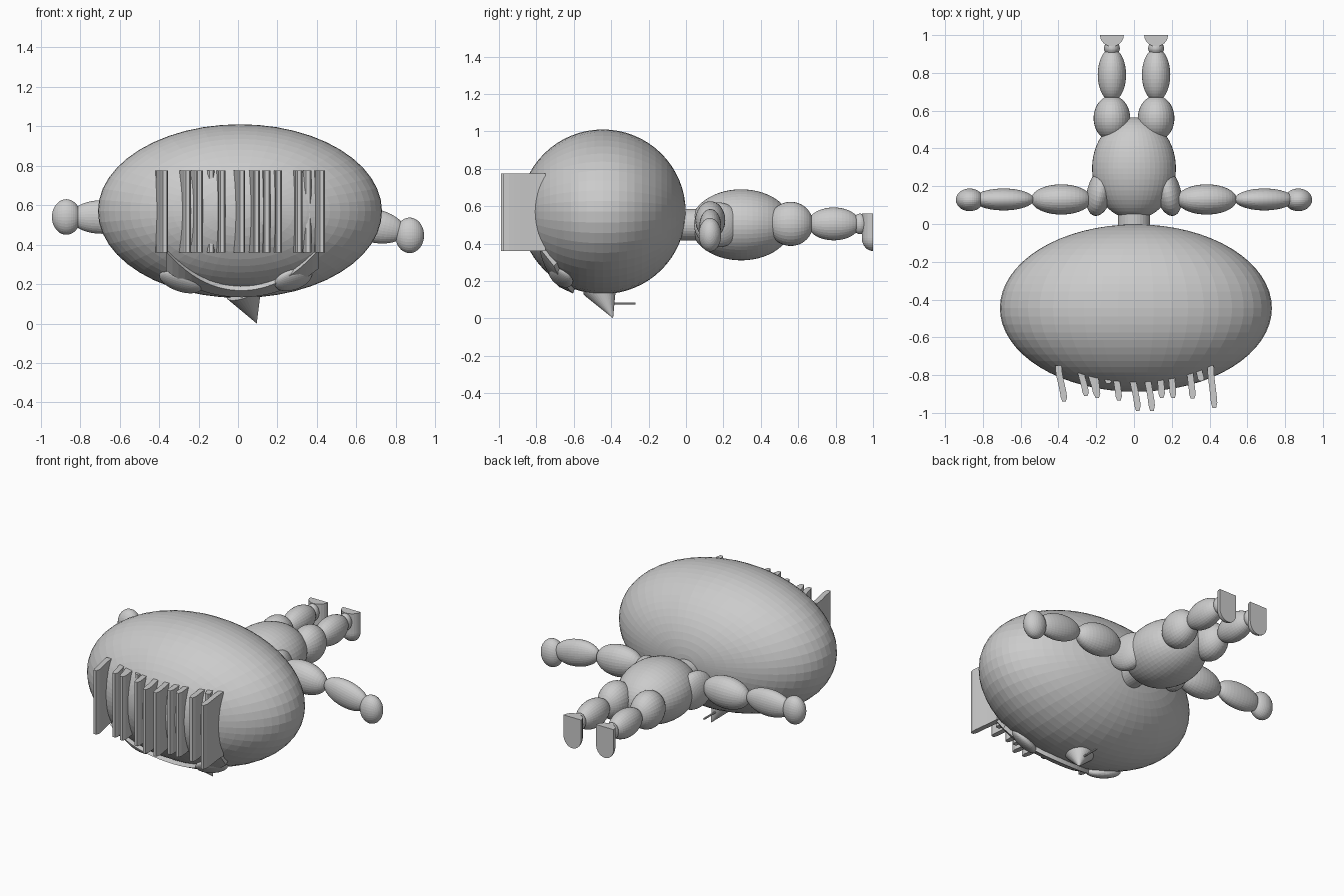
import bpy, bmesh
from math import sin, cos, pi, radians, sqrt
from mathutils import Vector, Matrix

if "Cube" in bpy.data.objects:
    bpy.data.objects.remove(bpy.data.objects["Cube"])


def finish(bm, name):
    bmesh.ops.recalc_face_normals(bm, faces=bm.faces)
    me = bpy.data.meshes.new(name)
    bm.to_mesh(me)
    bm.free()
    ob = bpy.data.objects.new(name, me)
    bpy.context.collection.objects.link(ob)
    return ob


def ball(name, c, r, rot=(0, 0, 0), seg=32, rings=20, pole='X'):
    """Ellipsoid at c with radii r; poles lie on the chosen axis."""
    bm = bmesh.new()
    bmesh.ops.create_uvsphere(bm, u_segments=seg, v_segments=rings, radius=1)
    turn = Matrix.Rotation(pi / 2, 4, 'Y' if pole == 'X' else 'X')
    m = Matrix.Translation(c)
    for a, ax in zip(rot, 'XYZ'):
        m = m @ Matrix.Rotation(radians(a), 4, ax)
    bm.transform(m @ Matrix.Diagonal((*r, 1)) @ turn)
    return finish(bm, name)


def cone(name, a, b, r1, r2, seg=32):
    """Cone or cylinder between two points."""
    a, b = Vector(a), Vector(b)
    bm = bmesh.new()
    bmesh.ops.create_cone(bm, cap_ends=True, segments=seg, radius1=r1, radius2=r2, depth=(b - a).length)
    q = Vector((0, 0, 1)).rotation_difference(b - a).to_matrix().to_4x4()
    bm.transform(Matrix.Translation((a + b) / 2) @ q)
    return finish(bm, name)


def loft(name, rows):
    """Skin between closed rings, capped at both ends."""
    bm = bmesh.new()
    vs = [[bm.verts.new(p) for p in row] for row in rows]
    n = len(rows[0])
    for a, b in zip(vs, vs[1:]):
        for i in range(n):
            bm.faces.new((a[i], a[(i + 1) % n], b[(i + 1) % n], b[i]))
    bm.faces.new(vs[0])
    bm.faces.new(vs[-1])
    return finish(bm, name)


# Head, neck and torso
HX, HY, HZ = 0.01, -0.445, 0.57
ball("head", (HX, HY, HZ), (0.72, 0.443, 0.44), seg=48, rings=32, pole='Y')
cone("neck", (0, -0.06, 0.5), (0, 0.1, 0.5), 0.085, 0.085)
ball("torso", (0, 0.295, 0.5), (0.222, 0.27, 0.19), seg=48, rings=28, pole='Y')

for s, side in ((-1, "left"), (1, "right")):
    # Arms: the right one droops a little
    z_fore, z_hand, tilt = (0.54, 0.54, 0) if s < 0 else (0.495, 0.447, 12)
    ball(side + "_shoulder", (s * 0.18, 0.17, 0.5), (0.068, 0.13, 0.12), rot=(0, 0, s * 14))
    ball(side + "_upper_arm", (s * 0.385, 0.13, 0.525), (0.16, 0.08, 0.1), rot=(0, tilt * 0.5, 0))
    ball(side + "_forearm", (s * 0.69, 0.13, z_fore), (0.16, 0.058, 0.085), rot=(0, tilt, 0))
    ball(side + "_hand", (s * 0.87, 0.128, z_hand), (0.073, 0.06, 0.09))
    # Legs
    x = s * 0.117
    ball(side + "_thigh", (x, 0.56, 0.505), (0.097, 0.12, 0.118), pole='Y')
    ball(side + "_shin", (x, 0.79, 0.505), (0.075, 0.14, 0.088), pole='Y')
    ball(side + "_ankle", (x, 0.93, 0.505), (0.042, 0.04, 0.055), pole='Y')
    # Foot: half capsule with a flat sole and flat heel
    rows = []
    for z, r in [(0.56, 1)] + [(0.43 - 0.07 * sin(t * pi / 16), cos(t * pi / 16)) for t in range(8)] + [(0.36, 0.05)]:
        rows.append([(x + 0.063 * r * cos(a * pi / 12), 1 - 0.06 * r * sin(a * pi / 12), z) for a in range(13)])
    loft(side + "_foot", rows)

# Hair: thin bent plates (x at root, tip y, sideways bend)
hair = [(-0.40, -0.94, 0.03), (-0.285, -0.91, 0.03), (-0.235, -0.91, 0.035), (-0.21, -0.92, 0.015),
        (-0.165, -0.845, 0.03), (-0.10, -0.935, 0.02), (-0.015, -0.99, 0.035), (0.065, -0.99, 0.03),
        (0.135, -0.92, 0.012), (0.195, -0.92, 0.012), (0.295, -0.925, 0.015), (0.34, -0.83, 0.015),
        (0.405, -0.975, 0.02)]
for i, (x0, y1, bend) in enumerate(hair):
    y0, w = -0.75, 0.017
    left, right = [], []
    for k in range(9):
        t = k / 8
        cx = x0 + bend * (t * t * (3 - 2 * t))
        cy = y0 + (y1 - y0) * t
        ww = w * (0.55 if k == 8 else 1)
        left.append((cx - ww, cy))
        right.append((cx + ww, cy))
    outline = left + right[::-1]
    loft("hair_%02d" % i, [[(px, py, z) for px, py in outline] for z in (0.36, 0.775)])

# Brow: a band wrapped around the head
rows = []
for k in range(25):
    x = -0.365 + 0.775 * k / 24
    u = (x - 0.02) / 0.39
    r = 0.44 * sqrt(1 - ((x - HX) / 0.72) ** 2)
    mid, half = radians(65 - 26 * u * u), radians(5 + 4 * u * u)
    rows.append([(x, HY - q * cos(mid + h), HZ - q * sin(mid + h))
                 for q, h in ((r - 0.03, -half), (r + 0.025, -half), (r + 0.025, half), (r - 0.03, half))])
loft("brow", rows)

# Eyes, nose and the stick on the nose
ball("left_eye", (-0.29, -0.63, 0.215), (0.115, 0.075, 0.04), rot=(-35, 20, 0))
ball("right_eye", (0.28, -0.67, 0.225), (0.10, 0.075, 0.035), rot=(-40, -20, 0))
cone("nose", (0.03, -0.46, 0.165), (0.095, -0.39, 0.0), 0.095, 0.0)
cone("nose_stick", (0.06, -0.42, 0.08), (0.06, -0.27, 0.08), 0.006, 0.006, seg=8)
